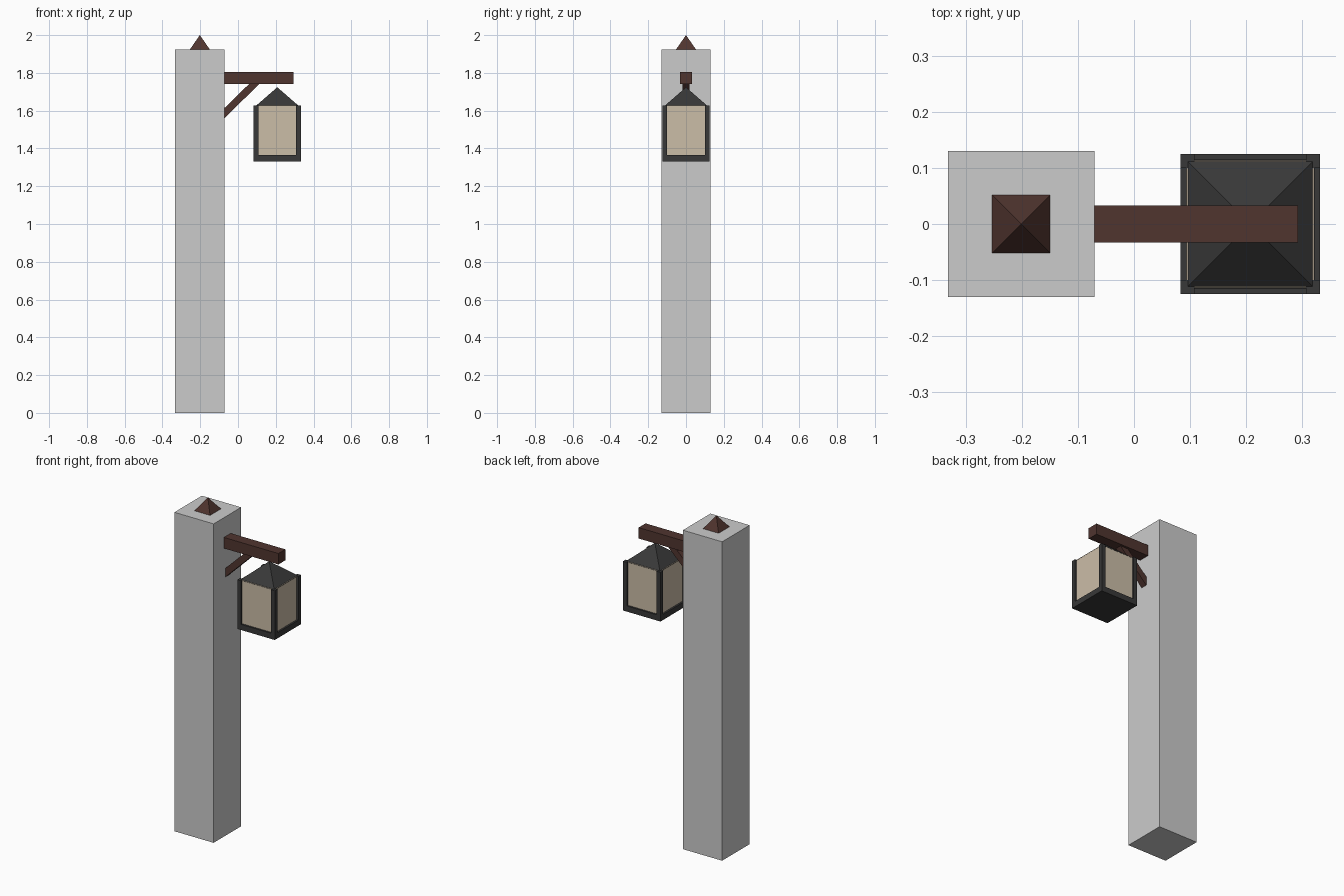
import bpy
import bmesh
import math
from mathutils import Matrix, Vector

cube = bpy.data.objects.get("Cube")
if cube:
    bpy.data.objects.remove(cube, do_unlink=True)


def material(name, color):
    mat = bpy.data.materials.new(name)
    mat.use_nodes = True
    rgba = (*color, 1.0)
    mat.diffuse_color = rgba
    mat.node_tree.nodes["Principled BSDF"].inputs["Base Color"].default_value = rgba
    return mat


stone = material("pale stone", (0.6, 0.6, 0.6))
wood = material("dark brown wood", (0.08, 0.035, 0.028))
iron = material("charcoal iron", (0.04, 0.04, 0.04))
glass = material("cream glass", (0.6, 0.51, 0.39))


def finish(name, bm, mat):
    mesh = bpy.data.meshes.new(name)
    bm.to_mesh(mesh)
    bm.free()
    mesh.materials.append(mat)
    obj = bpy.data.objects.new(name, mesh)
    bpy.context.collection.objects.link(obj)
    return obj


def box(name, center, size, mat, tilt=0.0):
    bm = bmesh.new()
    bmesh.ops.create_cube(bm, size=1.0)
    bm.transform(Matrix.Translation(center) @ Matrix.Rotation(tilt, 4, "Y")
                 @ Matrix.Diagonal((*size, 1.0)))
    return finish(name, bm, mat)


def pyramid(name, x, base_z, half, height, mat):
    bm = bmesh.new()
    bmesh.ops.create_cone(bm, cap_ends=True, segments=4, radius1=half * math.sqrt(2),
                          radius2=0, depth=height)
    bm.transform(Matrix.Translation((x, 0, base_z + height / 2))
                 @ Matrix.Rotation(math.pi / 4, 4, "Z"))
    return finish(name, bm, mat)


# Stone post with a wooden finial
post_x = -0.202
box("post", (post_x, 0, 0.9625), (0.262, 0.262, 1.925), stone)
pyramid("finial", post_x, 1.925, 0.052, 0.075, wood)

# Wooden arm and diagonal brace, both rooted in the post
box("arm", (0.081, 0, 1.773), (0.424, 0.066, 0.066), wood)
start, end = Vector((-0.11, 0, 1.55)), Vector((0.1, 0, 1.755))
run = end - start
box("brace", (start + end) / 2, (run.length, 0.038, 0.038), wood,
    -math.atan2(run.z, run.x))

# Lantern: base, corner bars, glass and roof
lamp_x, lamp_half, bar = 0.208, 0.125, 0.025
low, base_top, high = 1.33, 1.364, 1.627
box("lantern_base", (lamp_x, 0, (low + base_top) / 2),
    (2 * lamp_half, 2 * lamp_half, base_top - low), iron)
offset = lamp_half - bar / 2
for side, sx in (("left", 1), ("right", -1)):
    for end_name, sy in (("front", -1), ("back", 1)):
        box(f"lantern_bar_{end_name}_{side}",
            (lamp_x + sx * offset, sy * offset, (base_top + high) / 2),
            (bar, bar, high - base_top), iron)
box("lantern_glass", (lamp_x, 0, (base_top + high) / 2),
    (0.228, 0.228, high - base_top), glass)
pyramid("lantern_roof", lamp_x, high - 0.003, 0.115, 0.1, iron)
